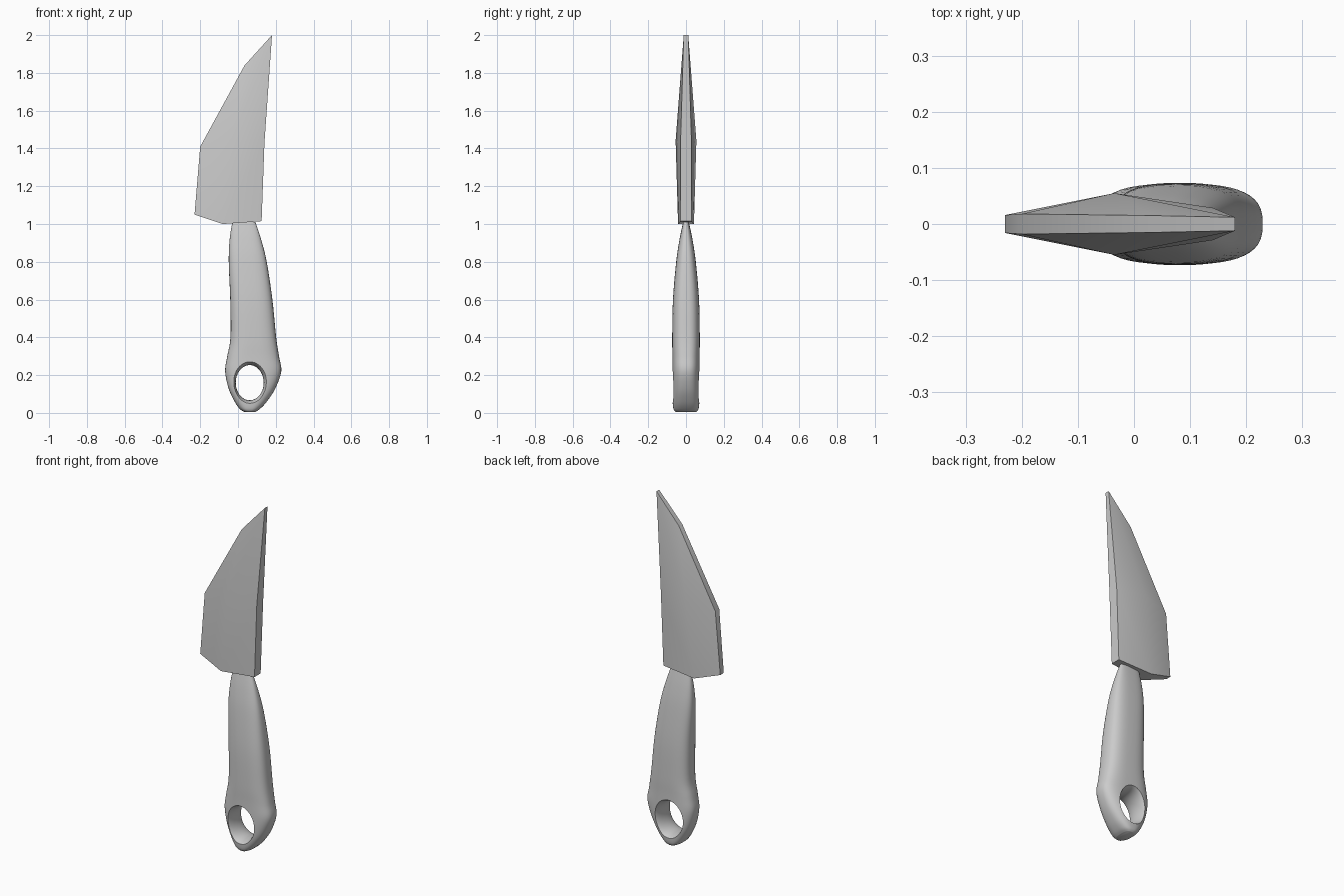
import bpy, bmesh, math

if "Cube" in bpy.data.objects:
    bpy.data.objects.remove(bpy.data.objects["Cube"])


def make_object(name, verts, faces, angle):
    mesh = bpy.data.meshes.new(name)
    bm = bmesh.new()
    vs = [bm.verts.new(v) for v in verts]
    for f in faces:
        bm.faces.new([vs[i] for i in f])
    bmesh.ops.recalc_face_normals(bm, faces=bm.faces)
    bm.to_mesh(mesh)
    bm.free()
    ob = bpy.data.objects.new(name, mesh)
    bpy.context.collection.objects.link(ob)
    smooth(ob, angle)
    return ob


def smooth(ob, angle):
    bpy.ops.object.select_all(action='DESELECT')
    ob.select_set(True)
    bpy.context.view_layer.objects.active = ob
    bpy.ops.object.shade_smooth_by_angle(angle=math.radians(angle))


def loft(name, rings, angle):
    n = len(rings[0])
    verts = [p for r in rings for p in r]
    faces = [(k * n + i, k * n + (i + 1) % n, (k + 1) * n + (i + 1) % n, (k + 1) * n + i)
             for k in range(len(rings) - 1) for i in range(n)]
    faces += [tuple(range(n)), tuple(range(len(verts) - n, len(verts)))]
    return make_object(name, verts, faces, angle)


def catmull(pts, steps):
    p = [pts[0]] + pts + [pts[-1]]
    out = []
    for i in range(1, len(p) - 2):
        for s in range(steps):
            t = s / steps
            out.append([0.5 * (2 * b + (c - a) * t + (2 * a - 5 * b + 4 * c - d) * t * t
                               + (3 * b - a - 3 * c + d) * t ** 3)
                        for a, b, c, d in zip(*p[i - 1:i + 3])])
    return out + [pts[-1]]


# Blade: outline x, z, half thickness; last point is the cheek ridge
outline = [(-.23, 1.05, .016), (-.08, 1.0, .042), (.125, 1.015, .028), (.14, 1.43, .029),
           (.18, 2.0, .012), (.035, 1.84, .015), (-.20, 1.41, .018), (-.035, 1.44, .055)]
verts = [(x, s * h, z) for s in (-1, 1) for x, z, h in outline]
side = [(0, 1, 7, 6), (1, 2, 3, 7), (7, 3, 4), (7, 4, 5), (7, 5, 6)]
faces = side + [tuple(i + 8 for i in f) for f in side]
faces += [(i, (i + 1) % 7, (i + 1) % 7 + 8, i + 8) for i in range(7)]
make_object("blade", verts, faces, 30)

# Handle: z, left x, right x, half depth
sections = [(.005, .035, .09, .055), (.02, .01, .115, .066), (.06, -.018, .153, .071),
            (.13, -.05, .198, .072), (.22, -.068, .229, .072), (.30, -.057, .217, .072),
            (.40, -.04, .202, .073), (.60, -.041, .182, .069), (.80, -.049, .152, .052),
            (.92, -.044, .122, .034), (1.01, -.030, .092, .015)]
rings = []
N, E = 48, 2 / 2.8
for z, x0, x1, d in catmull(sections, 5):
    ring = []
    for i in range(N):
        a = 2 * math.pi * i / N
        c, s = math.cos(a), math.sin(a)
        ring.append(((x0 + x1) / 2 + (x1 - x0) / 2 * math.copysign(abs(c) ** E, c),
                     d * math.copysign(abs(s) ** E, s), z))
    rings.append(ring)
handle = loft("handle", rings, 50)

# Flared oval cutter for the hanging hole
rings = []
for k in range(-12, 13):
    t = k / 12
    flare = .032 * (1 - math.sqrt(max(0, 1 - t * t * .98)))
    rings.append([(.062 + (.074 + flare) * math.cos(2 * math.pi * i / N), .08 * t,
                   .16 + (.093 + flare) * math.sin(2 * math.pi * i / N)) for i in range(N)])
cutter = loft("hole_cutter", rings, 50)
mod = handle.modifiers.new("hole", 'BOOLEAN')
mod.object = cutter
mod.operation = 'DIFFERENCE'
mod.solver = 'EXACT'
bpy.context.view_layer.objects.active = handle
bpy.ops.object.modifier_apply(modifier="hole")
bpy.data.objects.remove(cutter)
smooth(handle, 50)
